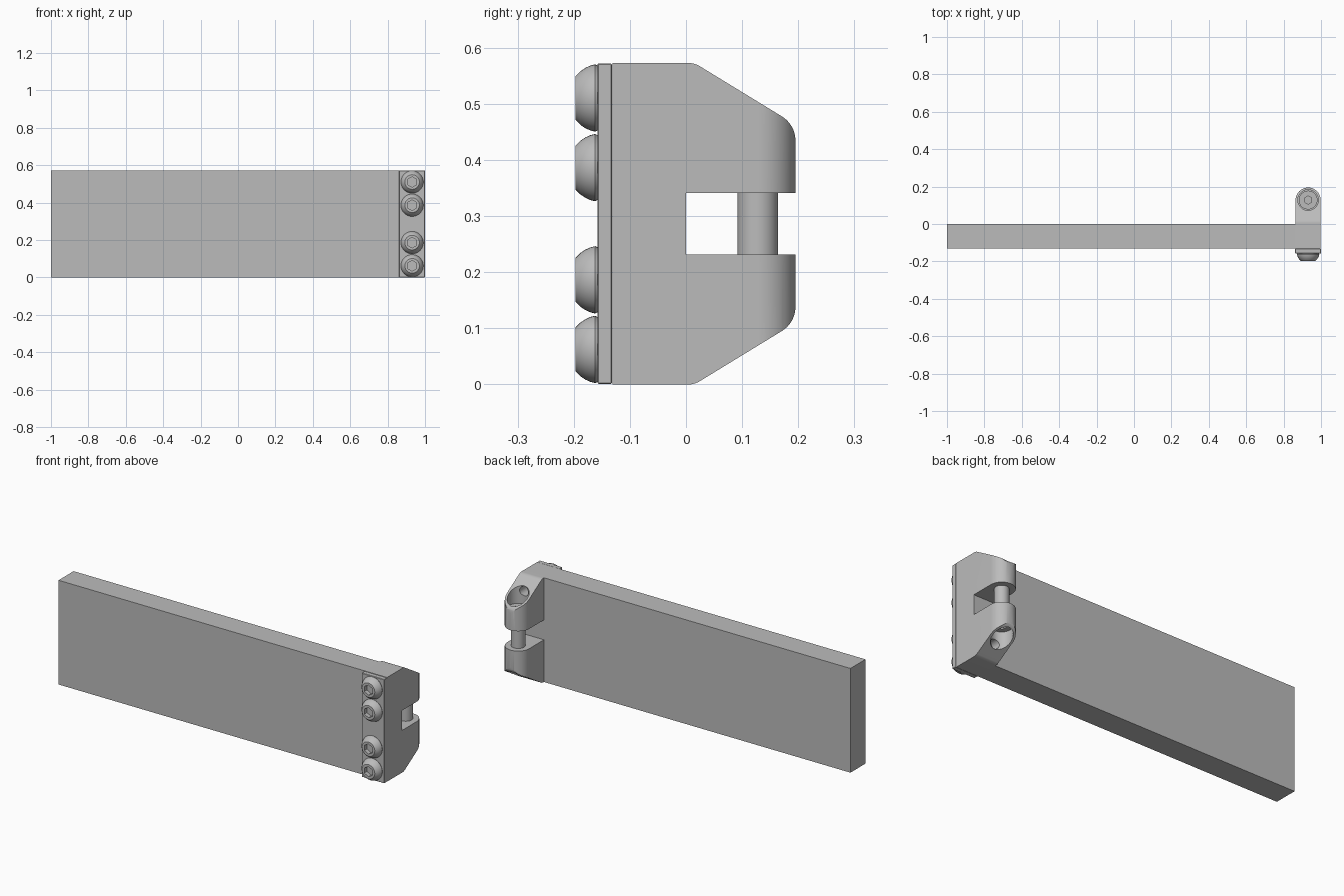
import bpy, bmesh, math
from mathutils import Vector, Matrix

if "Cube" in bpy.data.objects:
    bpy.data.objects.remove(bpy.data.objects["Cube"], do_unlink=True)

steel = bpy.data.materials.new("plain grey")
steel.use_nodes = True
GREY = (0.5, 0.5, 0.5, 1)
steel.diffuse_color = GREY
steel.node_tree.nodes["Principled BSDF"].inputs["Base Color"].default_value = GREY

HEIGHT = 0.573
MID = HEIGHT / 2
CX, PIN_Y, ROUND = 0.931, 0.128, 0.067   # clamp centre, pin axis, plan rounding


def finish(name, bm):
    bmesh.ops.recalc_face_normals(bm, faces=bm.faces[:])
    mesh = bpy.data.meshes.new(name)
    bm.to_mesh(mesh)
    bm.free()
    mesh.materials.append(steel)
    obj = bpy.data.objects.new(name, mesh)
    bpy.context.collection.objects.link(obj)
    return obj


def prism(name, points, vector):
    """Extrude a closed outline along a vector."""
    bm = bmesh.new()
    face = bm.faces.new([bm.verts.new(p) for p in points])
    geom = bmesh.ops.extrude_face_region(bm, geom=[face])["geom"]
    moved = [g for g in geom if isinstance(g, bmesh.types.BMVert)]
    bmesh.ops.translate(bm, verts=moved, vec=vector)
    return finish(name, bm)


def box(name, lo, hi):
    bm = bmesh.new()
    bmesh.ops.create_cube(bm, size=1)
    lo, hi = Vector(lo), Vector(hi)
    for v in bm.verts:
        v.co = [(lo[i] + hi[i]) / 2 + v.co[i] * (hi[i] - lo[i]) for i in range(3)]
    return finish(name, bm)


def cylinder(name, start, end, radius, sides=48):
    start, end = Vector(start), Vector(end)
    axis = end - start
    bm = bmesh.new()
    turn = axis.to_track_quat("Z", "Y").to_matrix().to_4x4()
    bmesh.ops.create_cone(bm, cap_ends=True, segments=sides, radius1=radius,
                          radius2=radius, depth=axis.length,
                          matrix=Matrix.Translation((start + end) / 2) @ turn)
    return finish(name, bm)


def activate(obj):
    bpy.ops.object.select_all(action="DESELECT")
    obj.select_set(True)
    bpy.context.view_layer.objects.active = obj


def combine(obj, tool, operation="DIFFERENCE"):
    activate(obj)
    mod = obj.modifiers.new("cut", "BOOLEAN")
    mod.operation, mod.object, mod.solver = operation, tool, "EXACT"
    bpy.ops.object.modifier_apply(modifier=mod.name)
    bpy.data.objects.remove(tool, do_unlink=True)


def smooth(obj):
    activate(obj)
    bpy.ops.object.shade_smooth_by_angle(angle=math.radians(25))


def fillet(before, corner, after, radius, steps=8):
    """Points of a round between two straight edges."""
    b, c, a = Vector(before), Vector(corner), Vector(after)
    u, w = (b - c).normalized(), (a - c).normalized()
    half = u.angle(w) / 2
    centre = c + (u + w).normalized() * radius / math.sin(half)
    p = c + u * radius / math.tan(half) - centre
    q = c + w * radius / math.tan(half) - centre
    return [centre + p.lerp(q, i / steps).normalized() * radius for i in range(steps + 1)]


# Long panel
box("panel", (-1, -0.131, 0), (CX - ROUND, 0, HEIGHT))

# Clamp block: side outline mirrored top to bottom, with a slot in the back
shoulder, nose = (0.015, HEIGHT), (0.195, 0.463)
upper = [Vector((-0.131, HEIGHT))]
upper += fillet((-0.131, HEIGHT), shoulder, nose, 0.04)
upper += fillet(shoulder, nose, (0.195, MID), 0.05)
upper += [Vector(p) for p in ((0.195, 0.341), (0, 0.341))]
outline = upper + [Vector((p.x, HEIGHT - p.y)) for p in reversed(upper)]
clamp = prism("clamp_block", [(CX - ROUND, p.x, p.y) for p in outline], (2 * ROUND, 0, 0))

# Round the back of the block in plan
arc = [(CX + ROUND * math.cos(math.pi * i / 32), PIN_Y + ROUND * math.sin(math.pi * i / 32), -0.1)
       for i in range(33)]
plan = [(CX + ROUND, -0.2, -0.1)] + arc + [(CX - ROUND, -0.2, -0.1)]
combine(clamp, prism("plan_cutter", plan, (0, 0, 1)), "INTERSECT")

# Counterbores for the pin heads, and the screw holes that break into them
for side in (1, -1):
    def z(h, s=side):
        return MID + s * (h - MID)
    combine(clamp, cylinder("bore_cutter", (CX, PIN_Y, z(0.41)), (CX, PIN_Y, z(0.7)), 0.055))
    combine(clamp, cylinder("hole_cutter", (CX, -0.05, z(0.51)), (CX, PIN_Y, z(0.51)), 0.026))
    head = cylinder("pin_head", (CX, PIN_Y, z(0.405)), (CX, PIN_Y, z(0.44)), 0.05)
    combine(head, cylinder("socket_cutter", (CX, PIN_Y, z(0.42)), (CX, PIN_Y, z(0.5)), 0.022, 6))
    smooth(head)
smooth(clamp)

# Pin across the slot
smooth(cylinder("hinge_pin", (CX, PIN_Y, 0.2), (CX, PIN_Y, HEIGHT - 0.2), 0.036))

# Front cover plate with slightly eased edges
plate = box("cover_plate", (CX - 0.069, -0.158, 0.001), (CX + 0.069, -0.132, HEIGHT - 0.001))
activate(plate)
bevel = plate.modifiers.new("eased_edges", "BEVEL")
bevel.width, bevel.segments = 0.002, 1
bpy.ops.object.modifier_apply(modifier=bevel.name)


def button_screw(height):
    """Domed screw head with a hexagonal socket, facing the front."""
    bm = bmesh.new()
    dome = [(0.06, 0.004), (0.058, 0.012), (0.054, 0.021), (0.048, 0.03), (0.039, 0.039)]
    profile = [(0, 0), (0.058, 0)] + dome + [(0, 0.039)]
    verts = [bm.verts.new((CX + r, -0.158 - d, height)) for r, d in profile]
    edges = [bm.edges.new(pair) for pair in zip(verts, verts[1:])]
    bmesh.ops.spin(bm, geom=verts + edges, cent=(CX, 0, height), axis=(0, 1, 0),
                   angle=math.tau, steps=40)
    bmesh.ops.remove_doubles(bm, verts=bm.verts[:], dist=0.0001)
    screw = finish("button_screw", bm)
    combine(screw, cylinder("socket_cutter", (CX, -0.175, height), (CX, -0.25, height), 0.028, 6))
    smooth(screw)


for offset in (0.1, 0.224):
    for side in (1, -1):
        button_screw(MID + side * offset)
